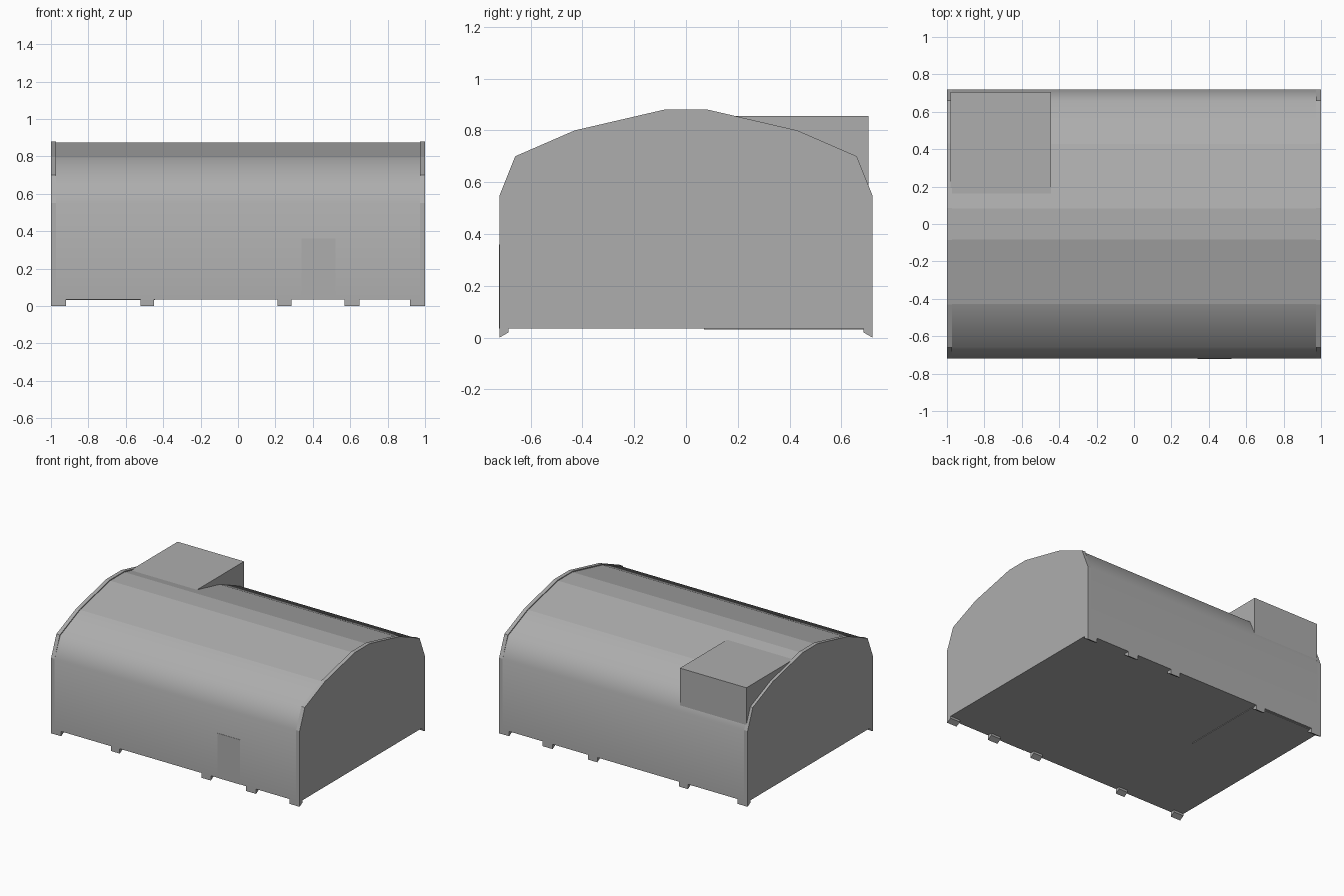
import bpy, bmesh

cube = bpy.data.objects.get("Cube")
if cube:
    bpy.data.objects.remove(cube, do_unlink=True)

GREY = (0.42, 0.42, 0.42, 1)
grey = bpy.data.materials.new("concrete grey")
grey.use_nodes = True
grey.diffuse_color = GREY
grey.node_tree.nodes["Principled BSDF"].inputs["Base Color"].default_value = GREY

FLOOR = 0.035
ARCH = [(0.72, FLOOR), (0.72, 0.55), (0.66, 0.70), (0.43, 0.80), (0.085, 0.88)]


def mirrored(half):
    """Close a half outline by repeating it on the other side."""
    return half + [(-y, z) for y, z in reversed(half)]


def extrude_x(name, outline, x0, x1, smooth_edges=()):
    """Extrude a (y, z) outline along x; smooth only over the chosen corner heights."""
    bm = bmesh.new()
    face = bm.faces.new([bm.verts.new((x0, y, z)) for y, z in outline])
    moved = bmesh.ops.extrude_face_region(bm, geom=[face])["geom"]
    bmesh.ops.translate(bm, vec=(x1 - x0, 0, 0),
                        verts=[v for v in moved if isinstance(v, bmesh.types.BMVert)])
    bmesh.ops.recalc_face_normals(bm, faces=bm.faces)
    for f in bm.faces:
        f.smooth = bool(smooth_edges)
    for e in bm.edges:
        a, b = e.verts
        along = abs(a.co.x - b.co.x) > 1e-5
        e.smooth = along and any(abs(a.co.z - z) < 1e-4 for z in smooth_edges)
    mesh = bpy.data.meshes.new(name)
    bm.to_mesh(mesh)
    bm.free()
    mesh.materials.append(grey)
    ob = bpy.data.objects.new(name, mesh)
    bpy.context.collection.objects.link(ob)
    return ob


def box(name, x, y, z):
    return extrude_x(name, [(y[0], z[0]), (y[1], z[0]), (y[1], z[1]), (y[0], z[1])], *x)


# Vaulted hall, a hair lower than its end walls
DROP = 0.006
vault = ARCH[:2] + [(y - DROP / 2, z - DROP) for y, z in ARCH[2:]]
extrude_x("vaulted_hall", mirrored(vault), -0.972, 0.972,
          smooth_edges=[z for y, z in vault[1:4]][:2])

# End walls with a raised rim
for side, x0, x1 in (("right", -1, -0.972), ("left", 0.972, 1)):
    extrude_x("end_wall_" + side, mirrored(ARCH), x0, x1)

# Rooftop block running down through the hall
box("stair_block", (-0.98, -0.445), (0.07, 0.705), (FLOOR - 0.004, 0.855))

# Door plate on the front wall
box("front_door", (0.34, 0.52), (-0.722, -0.715), (FLOOR, 0.36))

# Wedge feet along both long walls
FOOT = [(0.72, 0.0), (0.72, 0.04), (0.685, 0.04), (0.685, 0.02)]
FEET = [(-1, -0.92), (-0.52, -0.448), (0.21, 0.285), (0.57, 0.65), (0.92, 1)]
for side, s in (("front", -1), ("back", 1)):
    for i, (x0, x1) in enumerate(FEET):
        extrude_x(f"foot_{side}_{i + 1}", [(s * y, z) for y, z in FOOT], x0, x1)
